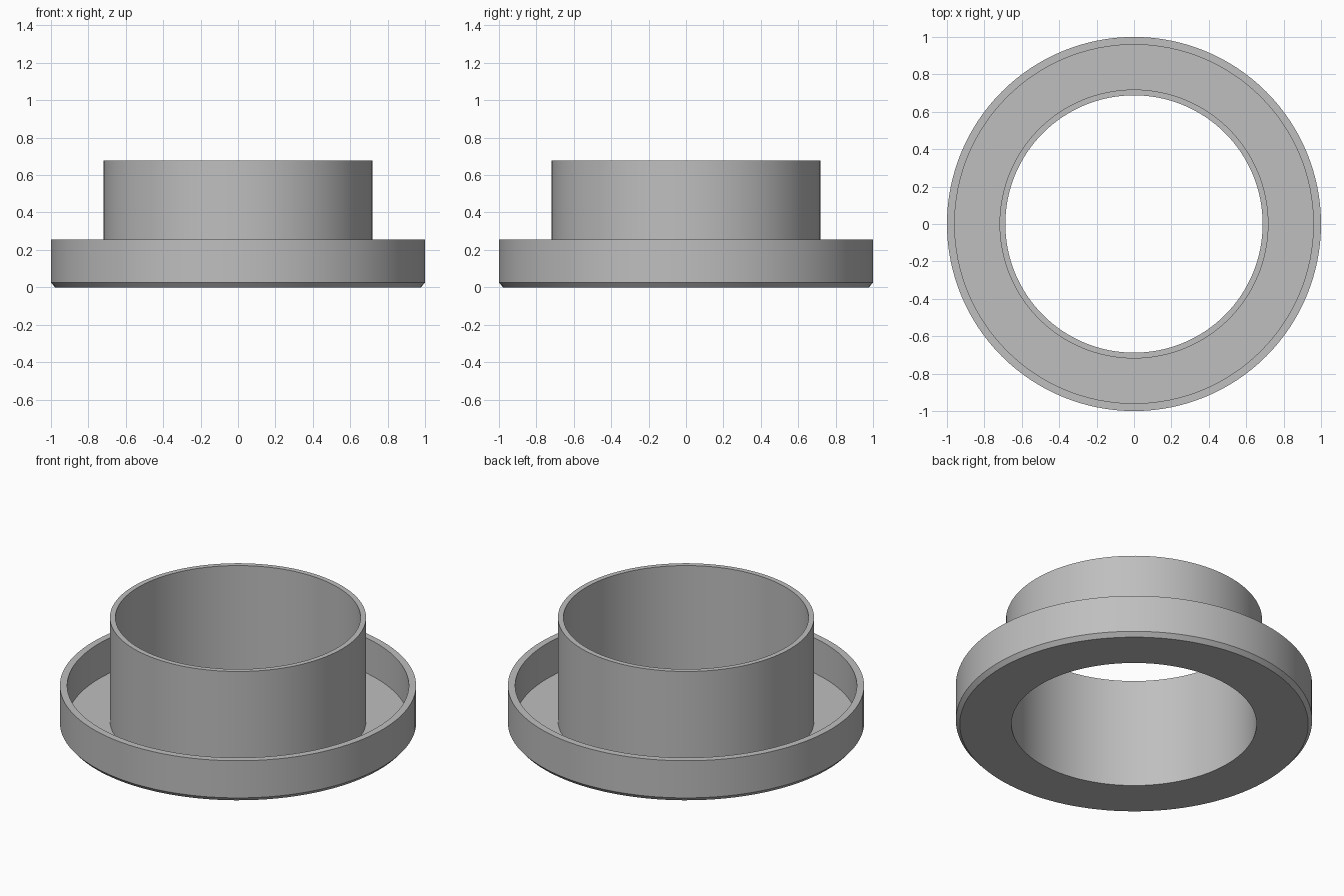
import bpy, bmesh, math

if "Cube" in bpy.data.objects:
    bpy.data.objects.remove(bpy.data.objects["Cube"])

SEGMENTS = 128

# Single plain grey
grey = bpy.data.materials.new("plain_grey")
grey.diffuse_color = (0.52, 0.52, 0.52, 1.0)
grey.use_nodes = True
grey.node_tree.nodes["Principled BSDF"].inputs["Base Color"].default_value = grey.diffuse_color

# Closed cross-section (radius, height): tube, tray floor, rim and bottom chamfer
profile = [
    (0.688, 0.0), (0.978, 0.0), (1.0, 0.025), (1.0, 0.255),
    (0.959, 0.255), (0.959, 0.037), (0.719, 0.037),
    (0.719, 0.677), (0.688, 0.677),
]


def lathe(name, points, material):
    """Revolve a closed cross-section around the z axis."""
    bm = bmesh.new()
    rings = []
    for i in range(SEGMENTS):
        a = 2 * math.pi * i / SEGMENTS
        rings.append([bm.verts.new((r * math.cos(a), r * math.sin(a), z)) for r, z in points])
    n = len(points)
    for i in range(SEGMENTS):
        here, there = rings[i], rings[(i + 1) % SEGMENTS]
        for j in range(n):
            k = (j + 1) % n
            bm.faces.new((here[j], there[j], there[k], here[k]))
    bmesh.ops.recalc_face_normals(bm, faces=bm.faces)
    mesh = bpy.data.meshes.new(name)
    bm.to_mesh(mesh)
    bm.free()
    mesh.materials.append(material)
    obj = bpy.data.objects.new(name, mesh)
    bpy.context.collection.objects.link(obj)
    bpy.context.view_layer.objects.active = obj
    obj.select_set(True)
    bpy.ops.object.shade_smooth_by_angle(angle=math.radians(30))
    obj.select_set(False)
    return obj


# Flanged collar with an open tray around the central tube
lathe("flanged_collar", profile, grey)
